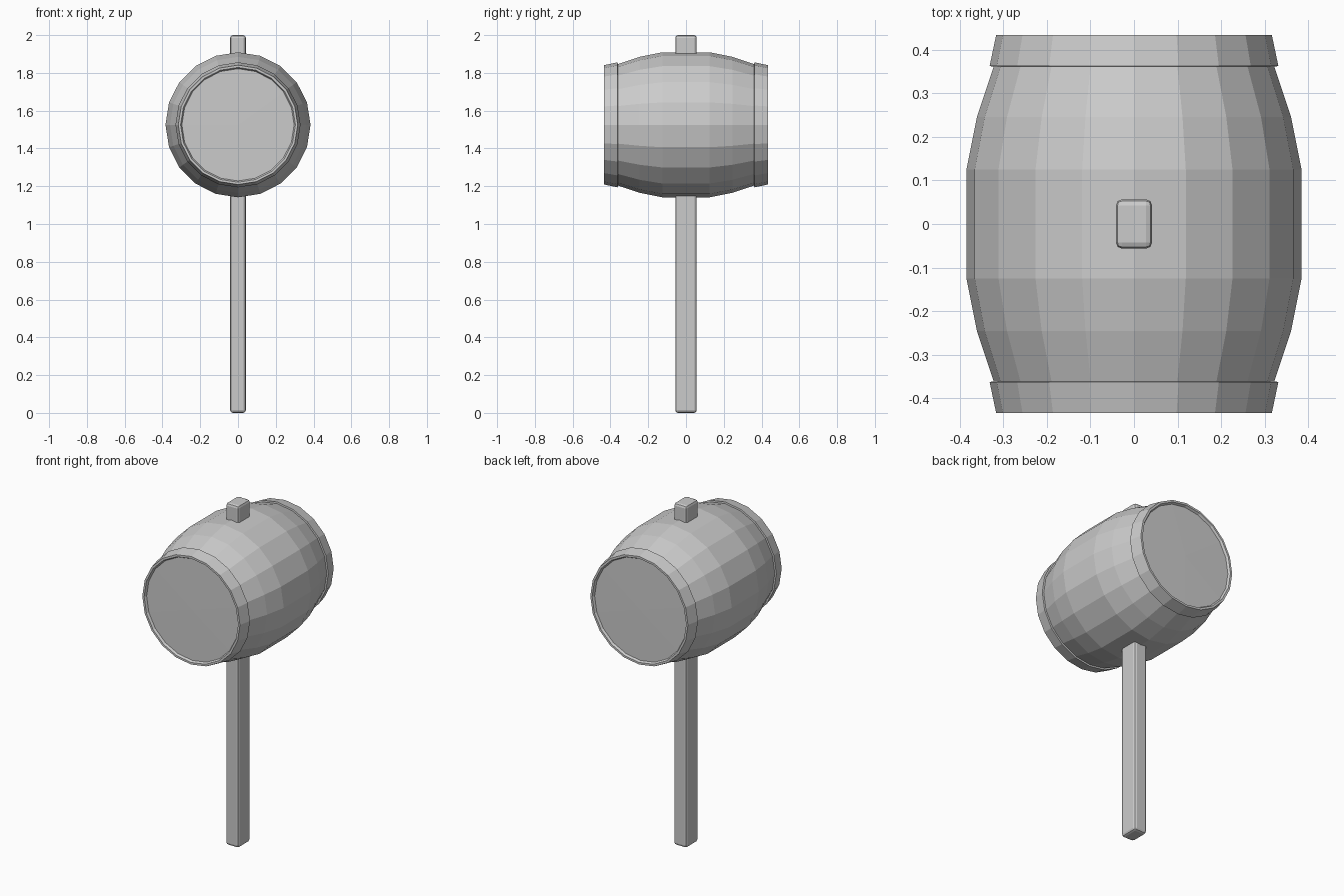
import bpy, bmesh
from math import sin, cos, pi

if "Cube" in bpy.data.objects:
    bpy.data.objects.remove(bpy.data.objects["Cube"])

SIDES = 20
AXIS_Z = 1.525


def mesh_object(name, bm):
    bmesh.ops.recalc_face_normals(bm, faces=bm.faces)
    mesh = bpy.data.meshes.new(name)
    bm.to_mesh(mesh)
    bm.free()
    obj = bpy.data.objects.new(name, mesh)
    bpy.context.collection.objects.link(obj)
    return obj


def lathe_y(name, profile, closed=False):
    """Revolve (y, radius) points around the head axis; radius 0 makes a pole."""
    bm = bmesh.new()
    rings = []
    for y, r in profile:
        if r == 0:
            rings.append([bm.verts.new((0, y, AXIS_Z))] * SIDES)
        else:
            rings.append([bm.verts.new((r * sin(2 * pi * i / SIDES), y,
                                        AXIS_Z + r * cos(2 * pi * i / SIDES)))
                          for i in range(SIDES)])
    pairs = list(zip(rings, rings[1:]))
    if closed:
        pairs.append((rings[-1], rings[0]))
    for a, b in pairs:
        for i in range(SIDES):
            j = (i + 1) % SIDES
            bm.faces.new(list(dict.fromkeys((a[i], a[j], b[j], b[i]))))
    return mesh_object(name, bm)


# Barrel-shaped head with slightly recessed end faces
half = [(0.125, 0.384), (0.245, 0.36), (0.36, 0.322), (0.42, 0.299), (0.423, 0)]
lathe_y("mallet_head", [(-y, r) for y, r in reversed(half)] + half)

# Tapered hoop around each end of the head
hoop = [(0.36, 0.315), (0.362, 0.331), (0.433, 0.316), (0.433, 0.304), (0.418, 0.296)]
for label, side in (("front", -1), ("back", 1)):
    lathe_y(label + "_hoop", [(side * y, r) for y, r in hoop], closed=True)

# Rectangular handle running through the head, with eased edges
bm = bmesh.new()
bmesh.ops.create_cube(bm, size=1)
for v in bm.verts:
    v.co = (v.co.x * 0.083, v.co.y * 0.113, (v.co.z + 0.5) * 2)
handle = mesh_object("handle", bm)
bevel = handle.modifiers.new("eased_edges", "BEVEL")
bevel.width = 0.014
bevel.segments = 2
